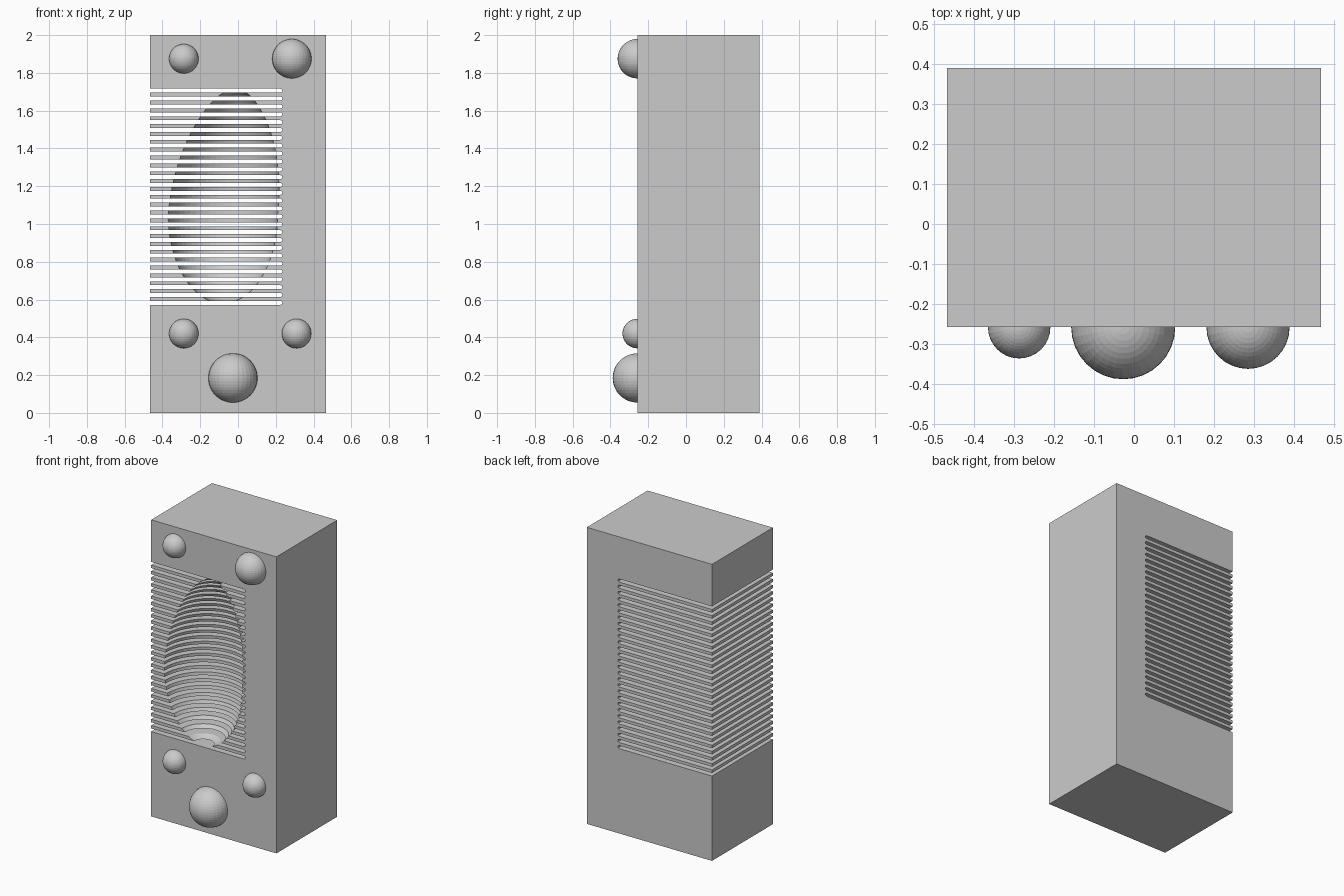
import bpy, bmesh, math
from mathutils import Vector

if "Cube" in bpy.data.objects:
    bpy.data.objects.remove(bpy.data.objects["Cube"])

FRONT, BACK, HALF = -0.258, 0.39, 0.467
SLOTS, PITCH, GAP, SLOT_Z, SLOT_X = 28, 0.0416, 0.021, 0.572, 0.235


def make_object(name, bm):
    bmesh.ops.recalc_face_normals(bm, faces=bm.faces[:])
    mesh = bpy.data.meshes.new(name)
    bm.to_mesh(mesh)
    bm.free()
    obj = bpy.data.objects.new(name, mesh)
    bpy.context.collection.objects.link(obj)
    return obj


# block: comb-shaped outline with round-ended slots, extruded through the depth
outline = [(HALF, 2), (HALF, 0), (-HALF, 0)]
for i in range(SLOTS):
    z, r = SLOT_Z + i * PITCH, GAP / 2
    outline.append((-HALF, z))
    for k in range(5):
        a = -math.pi / 2 + k * math.pi / 4
        outline.append((SLOT_X - r + r * math.cos(a), z + r + r * math.sin(a)))
    outline.append((-HALF, z + GAP))
outline.append((-HALF, 2))
bm = bmesh.new()
face = bm.faces.new([bm.verts.new((x, FRONT, z)) for x, z in outline])
ext = bmesh.ops.extrude_face_region(bm, geom=[face], use_keep_orig=True)
bmesh.ops.translate(bm, vec=(0, BACK - FRONT, 0),
                    verts=[g for g in ext["geom"] if isinstance(g, bmesh.types.BMVert)])
block = make_object("slotted_block", bm)

# egg cutter: sphere stretched upward and leaning to the right at the top
bm = bmesh.new()
bmesh.ops.create_uvsphere(bm, u_segments=48, v_segments=40, radius=1)
for v in bm.verts:
    u = v.co.z
    up = max(u, 0)
    slim = 1 - 0.15 * up ** 3
    v.co = Vector((-0.08 + 0.065 * up + 0.29 * slim * v.co.x,
                   FRONT + 0.29 * slim * v.co.y,
                   1.05 + u * (0.665 if u > 0 else 0.47)))
egg = make_object("egg_cutter", bm)
egg.hide_render = True
egg.hide_set(True)
cut = block.modifiers.new("cavity", 'BOOLEAN')
cut.operation, cut.solver, cut.object = 'DIFFERENCE', 'EXACT', egg
# bake the cut, then drop the cutter
baked = bpy.data.meshes.new_from_object(
    block.evaluated_get(bpy.context.evaluated_depsgraph_get()))
block.modifiers.clear()
block.data = baked
bpy.data.objects.remove(egg)

# registration knobs: half spheres on the front face
for i, (x, z, r) in enumerate([(-0.287, 1.875, 0.078), (0.285, 1.875, 0.104),
                               (-0.287, 0.42, 0.078), (0.31, 0.42, 0.078),
                               (-0.027, 0.185, 0.13)]):
    bm = bmesh.new()
    bmesh.ops.create_uvsphere(bm, u_segments=32, v_segments=24, radius=r)
    bmesh.ops.translate(bm, vec=(x, FRONT, z), verts=bm.verts[:])
    bmesh.ops.bisect_plane(bm, geom=bm.verts[:] + bm.edges[:] + bm.faces[:],
                           plane_co=(0, FRONT + 0.002, 0), plane_no=(0, 1, 0), clear_outer=True)
    make_object(f"knob_{i + 1}", bm)
